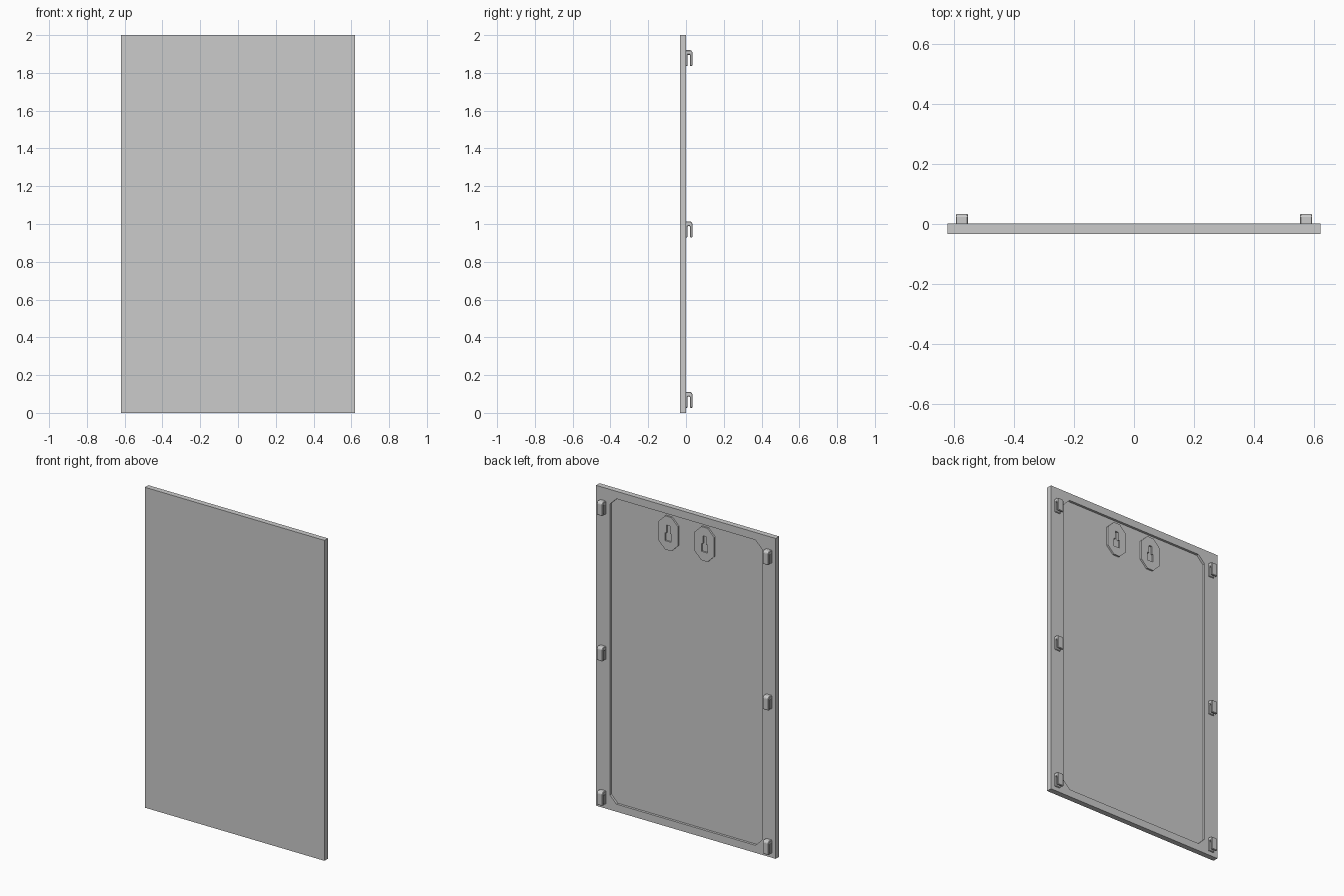
import bpy, bmesh
from mathutils import Vector

if "Cube" in bpy.data.objects:
    bpy.data.objects.remove(bpy.data.objects["Cube"])

W, H = 1.24, 2.0
FRONT, BACK, HOOK_OUT = -0.033, 0.001, 0.034
RECESS = 0.015


def prism(name, pts, offset):
    """Extrude a closed 3D outline along an offset vector."""
    bm = bmesh.new()
    face = bm.faces.new([bm.verts.new(p) for p in pts])
    new = bmesh.ops.extrude_face_region(bm, geom=[face])["geom"]
    bmesh.ops.translate(bm, vec=Vector(offset),
                        verts=[g for g in new if isinstance(g, bmesh.types.BMVert)])
    bmesh.ops.recalc_face_normals(bm, faces=bm.faces[:])
    me = bpy.data.meshes.new(name)
    bm.to_mesh(me)
    bm.free()
    ob = bpy.data.objects.new(name, me)
    bpy.context.collection.objects.link(ob)
    return ob


def octagon(x, z, hw, hh, cx, cz, y):
    """Rectangle with cut corners in the xz plane."""
    q = [(hw, hh - cz), (hw - cx, hh), (cx - hw, hh), (-hw, hh - cz),
         (-hw, cz - hh), (cx - hw, -hh), (hw - cx, -hh), (hw, cz - hh)]
    return [(x + a, y, z + b) for a, b in q]


def cut(ob, cutter):
    m = ob.modifiers.new("cut", "BOOLEAN")
    m.operation, m.solver, m.object = "DIFFERENCE", "EXACT", cutter
    cutter.hide_render = True
    cutter.hide_set(True)


# Main board with shallow back recess
panel = prism("panel", [(-W/2, FRONT, 0), (W/2, FRONT, 0), (W/2, FRONT, H), (-W/2, FRONT, H)],
              (0, BACK - FRONT, 0))
cut(panel, prism("recess_cutter", octagon(0, 1.0, 0.525, 0.953, 0.045, 0.045, BACK - RECESS),
                 (0, 0.1, 0)))

# Raised hanger plates with keyhole slots
for side in (-1, 1):
    x, z, y = side * 0.125, 1.83, BACK - RECESS
    plate = prism("hanger_plate", octagon(x, z, 0.067, 0.105, 0.045, 0.045, y - 0.001),
                  (0, 0.012, 0))
    hole = [(-.011, .05), (-.011, 0), (-.021, 0), (-.021, -.05),
            (.021, -.05), (.021, 0), (.011, 0), (.011, .05)]
    cut(plate, prism("keyhole_cutter", [(x + a, y + 0.001, z + b) for a, b in hole],
                     (0, 0.05, 0)))

# Mounting hooks down both edges: backing pad, top bridge, hanging lip
for side in (-1, 1):
    for top in (1.92, 1.013, 0.111):
        x = side * 0.573 - 0.02
        profile = [(BACK - 0.004, -0.084), (0.008, -0.084), (0.008, -0.024),
                   (0.021, -0.024), (0.021, -0.084), (HOOK_OUT, -0.084),
                   (HOOK_OUT, -0.010), (0.026, 0), (BACK - 0.004, 0)]
        hook = prism("mounting_hook", [(x, y, top + z) for y, z in profile], (0.04, 0, 0))
        b = hook.modifiers.new("chamfer", "BEVEL")
        b.width, b.segments = 0.003, 1
